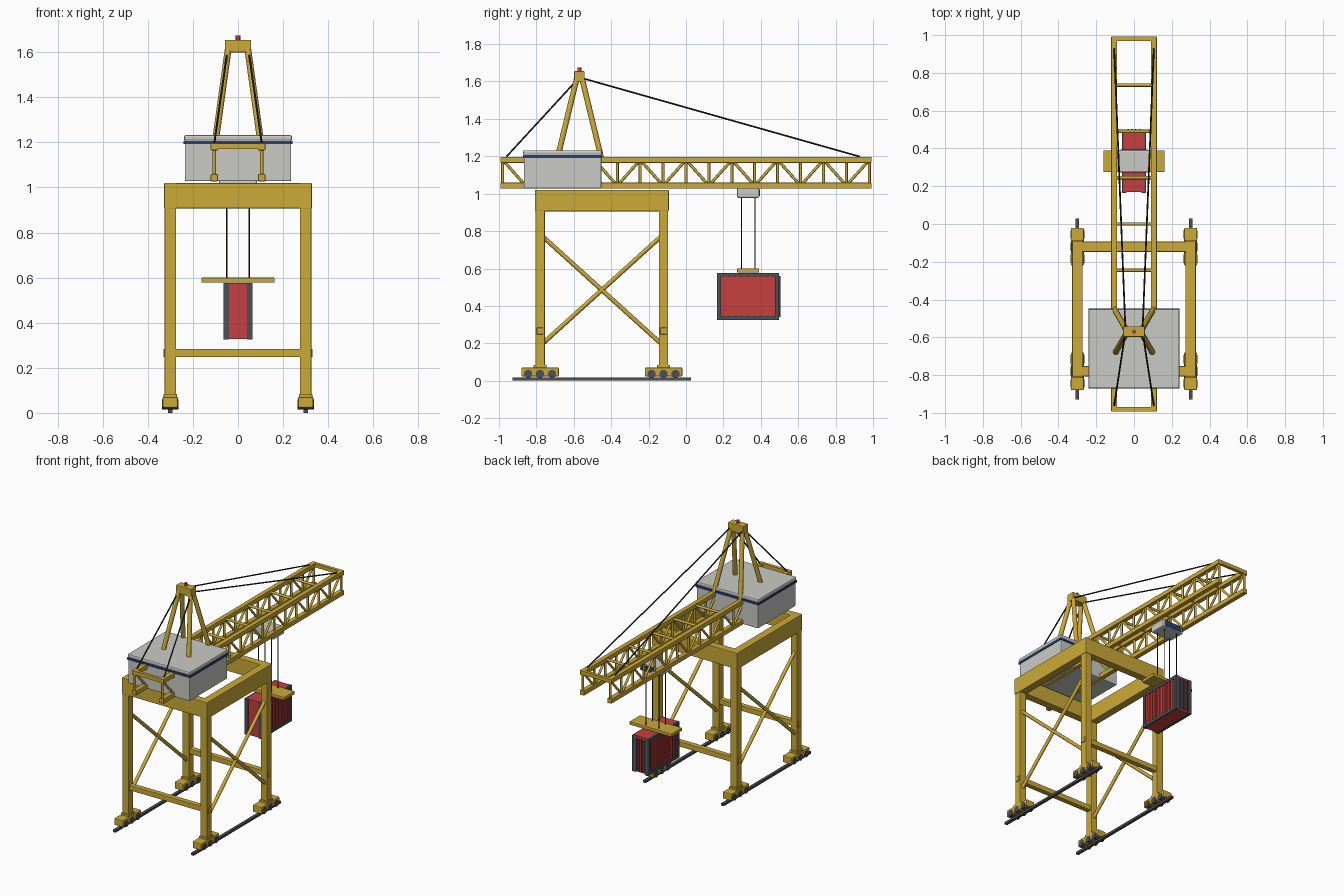
import bpy
import bmesh
from mathutils import Vector, Matrix

cube = bpy.data.objects.get("Cube")
if cube:
    bpy.data.objects.remove(cube, do_unlink=True)


def material(name, rgb):
    m = bpy.data.materials.new(name)
    m.use_nodes = True
    m.diffuse_color = (*rgb, 1)
    m.node_tree.nodes["Principled BSDF"].inputs["Base Color"].default_value = (*rgb, 1)
    return m


YELLOW = material("crane yellow", (0.6, 0.4, 0.04))
GREY = material("light grey", (0.59, 0.59, 0.56))
NAVY = material("navy blue", (0.02, 0.05, 0.17))
RED = material("container red", (0.58, 0.05, 0.05))
DARK = material("dark steel", (0.075, 0.08, 0.09))
BLACK = material("cable black", (0.015, 0.015, 0.018))


def part(name, mat, boxes=(), rods=(), bevel=0):
    """boxes: (low corner, high corner); rods: (start, end, radius, sides)."""
    bm = bmesh.new()
    for low, high in boxes:
        low, high = Vector(low), Vector(high)
        size = Matrix.Diagonal((*(high - low), 1))
        bmesh.ops.create_cube(bm, size=1, matrix=Matrix.Translation((low + high) / 2) @ size)
    for a, b, radius, sides in rods:
        a, b = Vector(a), Vector(b)
        turn = (b - a).to_track_quat("Z", "Y").to_matrix().to_4x4()
        bmesh.ops.create_cone(bm, cap_ends=True, segments=sides, radius1=radius, radius2=radius,
                              depth=(b - a).length, matrix=Matrix.Translation((a + b) / 2) @ turn)
    for f in bm.faces:
        f.smooth = bool(rods) and len(f.verts) == 4
    for e in bm.edges:
        e.smooth = len(e.link_faces) == 2 and e.calc_face_angle(0) < 0.8
    mesh = bpy.data.meshes.new(name)
    bm.to_mesh(mesh)
    bm.free()
    mesh.materials.append(mat)
    ob = bpy.data.objects.new(name, mesh)
    bpy.context.collection.objects.link(ob)
    if bevel:
        mod = ob.modifiers.new("Bevel", "BEVEL")
        mod.width, mod.segments = bevel, 2
    return ob


def around(x, y, z, dx, dy, dz):
    return (x - dx, y - dy, z - dz), (x + dx, y + dy, z + dz)


SIDES = (-1, 1)
LEG_X, LEG_YS = 0.3, (-0.78, -0.12)
FRONT, BACK = LEG_YS
corners = [(s * LEG_X, y) for s in SIDES for y in LEG_YS]

# Portal frame
part("legs", YELLOW, [around(x, y, 0.49, 0.025, 0.025, 0.43) for x, y in corners], bevel=0.003)
part("side_girders", YELLOW,
     [around(s * LEG_X, -0.45, 0.963, 0.028, 0.358, 0.057) for s in SIDES], bevel=0.004)
part("cross_girders", YELLOW,
     [around(0, y, 0.963, 0.326, 0.027, 0.056) for y in LEG_YS], bevel=0.004)
part("lower_ties", YELLOW,
     [around(0, y, 0.266, 0.331, 0.018, 0.018) for y in LEG_YS], bevel=0.003)
part("side_braces", YELLOW, rods=[
    ((s * LEG_X, a, 0.2), (s * LEG_X, b, 0.77), 0.012, 10)
    for s in SIDES for a, b in ((-0.765, -0.135), (-0.135, -0.765))])

# Travel gear and rails
part("bogies", YELLOW, [around(x, y, 0.047, 0.034, 0.1, 0.024) for x, y in corners], bevel=0.006)
part("bogie_caps", YELLOW, [around(x, y, 0.07, 0.03, 0.035, 0.014) for x, y in corners], bevel=0.003)
part("wheels", DARK, rods=[
    ((x - 0.037, y + i * 0.064, 0.037), (x + 0.037, y + i * 0.064, 0.037), 0.022, 16)
    for x, y in corners for i in (-1, 0, 1)])
part("rails", DARK, [around(s * LEG_X, -0.45, 0.008, 0.01, 0.478, 0.008) for s in SIDES])

# Lattice boom
BOOM_X, LOW, HIGH, PANELS = 0.105, 1.043, 1.181, 16
nodes = [-0.98 + i * 1.96 / PANELS for i in range(PANELS + 1)]
part("boom_chords", YELLOW, [
    around(s * BOOM_X, 0, z, 0.016, 0.992, 0.016) for s in SIDES for z in (LOW, HIGH)], bevel=0.003)
lattice = []
for s in SIDES:
    x = s * BOOM_X
    lattice += [((x, y, LOW), (x, y, HIGH), 0.008, 8) for y in nodes]
    for i, (a, b) in enumerate(zip(nodes, nodes[1:])):
        za, zb = (HIGH, LOW) if i % 2 == 0 else (LOW, HIGH)
        lattice.append(((x, a, za), (x, b, zb), 0.008, 8))
part("boom_lattice", YELLOW, rods=lattice)
part("boom_cross_bars", YELLOW, rods=[
    ((-BOOM_X, y, HIGH), (BOOM_X, y, HIGH), 0.009, 8) for y in nodes[2:-1:2]])
part("boom_end_bars", YELLOW, [around(0, s * 0.981, HIGH + 0.002, 0.118, 0.011, 0.013) for s in SIDES])

# Machinery house
part("machinery_house", GREY, [((-0.236, -0.867, 1.028), (0.236, -0.453, 1.215))], bevel=0.006)
part("house_roof", GREY, [((-0.24, -0.871, 1.207), (0.24, -0.449, 1.232))], bevel=0.008)
part("house_stripe", NAVY, [((-0.241, -0.872, 1.192), (0.241, -0.448, 1.207))])

# Mast, beacon and stays
MAST_Y = -0.57
part("mast_legs", YELLOW, rods=[
    ((s * 0.042, MAST_Y + d * 0.012, 1.625), (s * BOOM_X, MAST_Y + d * 0.122, 1.17), 0.015, 12)
    for s in SIDES for d in SIDES])
part("mast_head", YELLOW, [around(0, MAST_Y, 1.627, 0.058, 0.028, 0.028)], bevel=0.004)
part("beacon", RED, rods=[((0, MAST_Y, 1.65), (0, MAST_Y, 1.675), 0.01, 12)])
part("stays", BLACK, rods=[
    ((s * 0.045, MAST_Y, 1.622), (s * BOOM_X, y, 1.198), 0.0045, 8)
    for s in SIDES for y in (-0.96, 0.93)])

# Trolley, hoist ropes and spreader
LOAD_Y = 0.332
part("trolley", GREY, [around(0, LOAD_Y, 1.005, 0.084, 0.06, 0.027)], bevel=0.008)
part("trolley_window", NAVY, [around(0, LOAD_Y + 0.06, 1.005, 0.07, 0.003, 0.018)])
part("hoist_ropes", BLACK, rods=[
    ((s * 0.05, LOAD_Y + d * 0.036, 0.59), (s * 0.05, LOAD_Y + d * 0.036, 0.99), 0.003, 8)
    for s in SIDES for d in SIDES])
part("spreader", YELLOW, [around(0, LOAD_Y, 0.589, 0.162, 0.058, 0.011)], bevel=0.003)

# Container
part("container_body", RED, [((-0.055, 0.17, 0.328), (0.055, 0.494, 0.576))])
part("container_ribs", RED, [
    around(s * 0.056, 0.212 + i * 0.034, 0.45, 0.005, 0.009, 0.112) for s in SIDES for i in range(9)])
part("container_posts", DARK, [
    around(s * 0.052, y, 0.45, 0.012, 0.011, 0.125) for s in SIDES for y in (0.176, 0.487)])
part("container_rails", DARK, [
    around(s * 0.056, 0.331, z, 0.008, 0.166, 0.01) for s in SIDES for z in (0.335, 0.566)])
part("door_rods", DARK, rods=[
    ((x, 0.499, 0.34), (x, 0.499, 0.56), 0.005, 8) for x in (-0.03, -0.01, 0.01, 0.03)])
